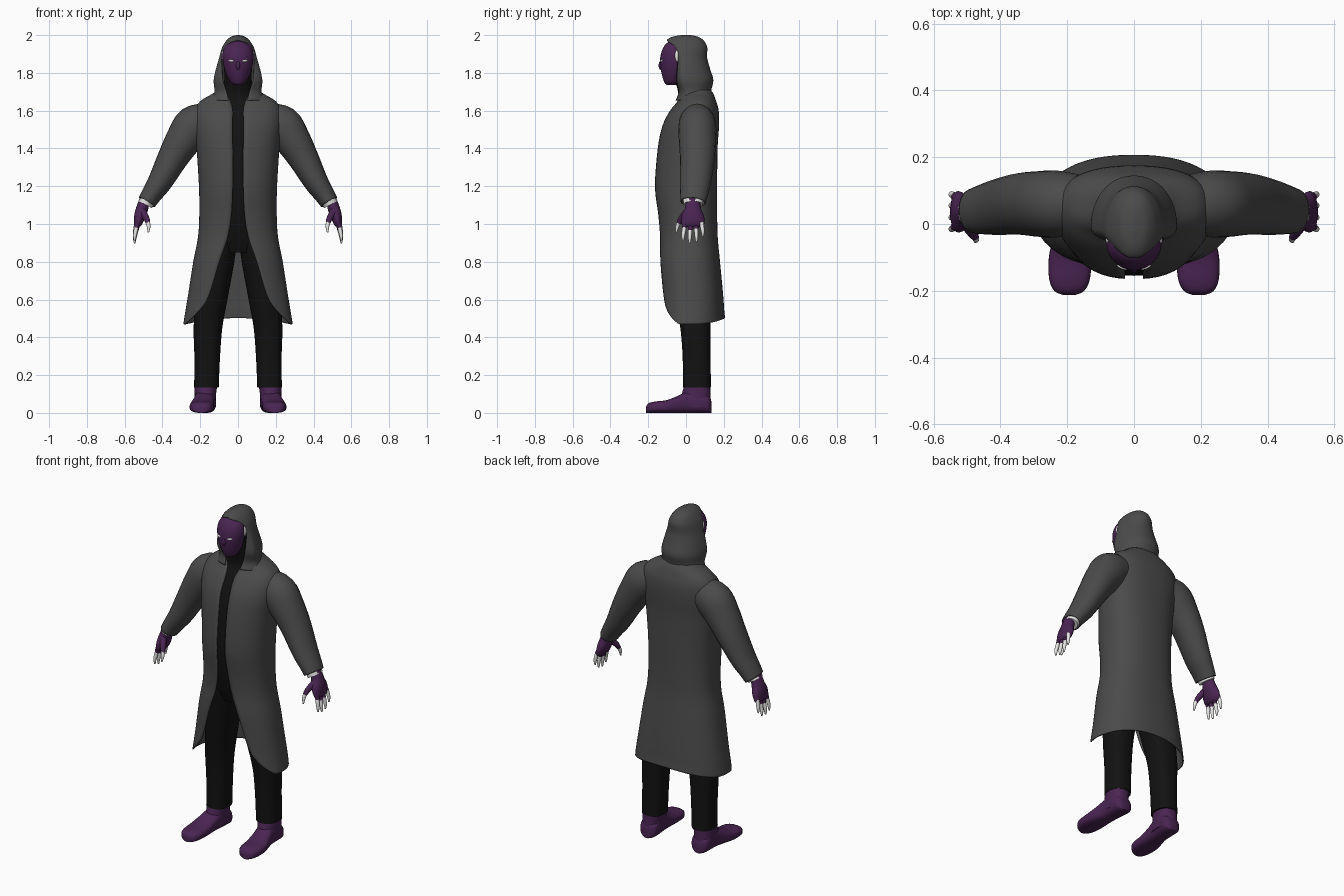
import bpy, bmesh
from math import sin, cos, asin, pi, copysign
from mathutils import Vector

cube = bpy.data.objects.get("Cube")
if cube:
    bpy.data.objects.remove(cube, do_unlink=True)


def material(name, r, g, b):
    m = bpy.data.materials.new(name)
    m.use_nodes = True
    m.diffuse_color = (r, g, b, 1)
    bsdf = m.node_tree.nodes["Principled BSDF"]
    bsdf.inputs["Base Color"].default_value = (r, g, b, 1)
    bsdf.inputs["Roughness"].default_value = 0.8
    return m


GREY = material("coat_grey", 0.07, 0.07, 0.07)
BLACK = material("cloth_black", 0.006, 0.006, 0.006)
PURPLE = material("purple", 0.068, 0.018, 0.085)
WHITE = material("white", 0.8, 0.8, 0.78)


def power(v, p):
    return copysign(abs(v) ** p, v)


def smooth_rows(rows, steps):
    """Catmull-Rom interpolation between rows of numbers."""
    out = []
    for i in range(len(rows) - 1):
        a, b, c, d = rows[max(i - 1, 0)], rows[i], rows[i + 1], rows[min(i + 2, len(rows) - 1)]
        for s in range(steps):
            t = s / steps
            out.append([q + 0.5 * t * (r - p + t * (2 * p - 5 * q + 4 * r - e + t * (3 * (q - r) + e - p)))
                        for p, q, r, e in zip(a, b, c, d)])
    return out + [list(rows[-1])]


def skin(name, rings, mat, caps=(True, True), mirror=False, thick=0):
    """Join rings of points into a surface, welding the seam where it meets."""
    bm = bmesh.new()
    vs = [[bm.verts.new(p) for p in ring] for ring in rings]
    for a, b in zip(vs, vs[1:]):
        for j in range(len(a) - 1):
            bm.faces.new((a[j], a[j + 1], b[j + 1], b[j]))
    bmesh.ops.remove_doubles(bm, verts=bm.verts[:], dist=1e-5)
    for want, ring in zip(caps, (vs[0], vs[-1])):
        if want:
            bm.faces.new([v for v in ring if v.is_valid])
    if any(caps):
        bmesh.ops.recalc_face_normals(bm, faces=bm.faces[:])
    me = bpy.data.meshes.new(name)
    bm.to_mesh(me)
    bm.free()
    return finish(bpy.data.objects.new(name, me), mat, mirror, thick)


def finish(ob, mat, mirror=False, thick=0):
    if not ob.users_collection:
        bpy.context.collection.objects.link(ob)
    ob.data.materials.append(mat)
    if thick:
        mod = ob.modifiers.new("Thickness", 'SOLIDIFY')
        mod.thickness, mod.offset = thick, -1
    if mirror:
        ob.modifiers.new("Mirror", 'MIRROR').use_mirror_merge = False
    bpy.ops.object.select_all(action='DESELECT')
    ob.select_set(True)
    bpy.context.view_layer.objects.active = ob
    bpy.ops.object.shade_smooth_by_angle(angle=0.9)
    return ob


def level_rings(rows, p=0.9, steps=4, seg=48):
    """Rows: z, half width, front y, middle y, back y, front gap, centre x."""
    rings = []
    for z, w, yf, yc, yb, gap, cx in smooth_rows(rows, steps):
        t0 = asin(min(max(gap, 0) / w, 1) ** (1 / p))
        ring = []
        for j in range(seg + 1):
            t = t0 + (2 * pi - 2 * t0) * j / seg
            c = power(cos(t), p)
            y = yc - c * ((yc - yf) if c > 0 else (yb - yc))
            ring.append(Vector((cx + w * power(sin(t), p), y, z)))
        rings.append(ring)
    return rings


def tube(name, rows, mat, caps=(True, True), steps=4, seg=24, thick=0):
    """Mirrored tube. Rows: x, y, z, radius in the front plane, radius along y."""
    rows = smooth_rows(rows, steps)
    pts = [Vector(r[:3]) for r in rows]
    rings = []
    for i, r in enumerate(rows):
        d = (pts[min(i + 1, len(pts) - 1)] - pts[max(i - 1, 0)]).normalized()
        u = Vector((0, 1, 0)).cross(d).normalized()
        v = d.cross(u)
        rings.append([pts[i] + u * r[3] * cos(2 * pi * j / seg) + v * r[4] * sin(2 * pi * j / seg)
                      for j in range(seg + 1)])
    return skin(name, rings, mat, caps, True, thick)


def ball(name, loc, size, mat, rot=(0, 0, 0), mirror=False):
    bm = bmesh.new()
    bmesh.ops.create_uvsphere(bm, u_segments=20, v_segments=12, radius=1)
    me = bpy.data.meshes.new(name)
    ob = bpy.data.objects.new(name, me)
    ob.location, ob.rotation_euler, ob.scale = loc, rot, size
    bmesh.ops.transform(bm, matrix=ob.matrix_basis.copy(), verts=bm.verts[:])
    bm.to_mesh(me)
    bm.free()
    ob.location, ob.rotation_euler, ob.scale = (0, 0, 0), (0, 0, 0), (1, 1, 1)
    return finish(ob, mat, mirror)


# Long open coat, with the hem lifted towards the middle
coat = level_rings([
    (.47, .29, -.13, .01, .207, .28, 0), (.53, .28, -.14, .02, .202, .21, 0),
    (.62, .265, -.14, .02, .197, .155, 0), (.8, .237, -.145, .02, .18, .1, 0),
    (.93, .212, -.14, .02, .168, .055, 0), (1.05, .205, -.148, .02, .165, .035, 0),
    (1.2, .207, -.165, .02, .165, .028, 0), (1.4, .22, -.15, .03, .167, .028, 0),
    (1.52, .235, -.125, .04, .175, .03, 0), (1.6, .23, -.085, .05, .173, .028, 0),
    (1.65, .2, -.045, .055, .16, .04, 0), (1.69, .135, -.03, .05, .145, .06, 0),
    (1.71, .11, -.03, .05, .13, .07, 0)], p=.85, seg=64)
for ring in coat:
    for v in ring:
        if v.z < .6:
            v.z += .25 * (.6 - v.z) * (1 - min(1, abs(v.x) / .28) ** 2)
skin("coat", coat, GREY, (False, False), thick=.006)

# Sleeves
tube("sleeve", [(.15, .06, 1.55, .09, .085), (.23, .06, 1.52, .108, .1), (.288, .06, 1.445, .096, .098),
                (.345, .06, 1.35, .081, .092), (.412, .05, 1.225, .065, .083), (.455, .043, 1.16, .055, .074),
                (.483, .038, 1.115, .049, .067)], GREY, (True, False), thick=.005)

# Hood, open around the face
skin("hood", level_rings([
    (1.655, .145, -.06, .03, .15, .05, 0), (1.7, .125, -.045, .01, .133, .06, 0),
    (1.76, .129, -.06, -.01, .145, .08, 0), (1.82, .117, -.06, -.015, .128, .085, 0),
    (1.88, .1, -.065, -.015, .112, .086, 0), (1.93, .086, -.085, -.015, .113, .07, 0),
    (1.955, .073, -.1, -.01, .105, .05, 0), (1.975, .058, -.1, 0, .09, .001, 0),
    (1.992, .037, -.07, 0, .062, 0, 0), (2.0, .008, -.025, 0, .025, 0, 0)], p=.95),
    GREY, (False, True), thick=.004)

# Body and neck under the coat
skin("torso", level_rings([
    (.85, .12, -.08, .02, .12, 0, 0), (.93, .18, -.11, .02, .14, 0, 0), (1.05, .185, -.138, .02, .145, 0, 0),
    (1.2, .187, -.155, .02, .145, 0, 0), (1.4, .195, -.14, .03, .145, 0, 0),
    (1.52, .2, -.115, .04, .15, 0, 0), (1.6, .18, -.077, .05, .145, 0, 0),
    (1.65, .13, -.045, .05, .13, 0, 0), (1.7, .085, -.042, .03, .1, 0, 0),
    (1.77, .072, -.06, 0, .09, 0, 0), (1.85, .076, -.06, 0, .09, 0, 0)]), BLACK)

# Trouser legs
skin("trouser_leg", level_rings([
    (.135, .065, -.015, .06, .132, 0, .167), (.3, .068, -.018, .06, .13, 0, .163),
    (.45, .076, -.03, .06, .13, 0, .159), (.6, .084, -.055, .05, .13, 0, .14),
    (.78, .09, -.085, .03, .135, 0, .113), (.92, .09, -.105, .02, .135, 0, .092)], p=.85),
    BLACK, mirror=True)

# Shoes: a flat-soled foot with an ankle collar
foot = []
for y, cx, w, h in smooth_rows([(-.212, .194, .02, .03), (-.2, .194, .045, .05), (-.165, .193, .061, .06),
                                (-.1, .191, .064, .068), (-.04, .184, .058, .092), (.01, .177, .054, .115),
                                (.08, .173, .056, .11), (.12, .172, .05, .09), (.135, .172, .025, .06)], 4):
    foot.append([(cx + w * power(sin(2 * pi * j / 32), .75), y, h / 2 + h / 2 * power(cos(2 * pi * j / 32), .7))
                 for j in range(33)])
skin("shoe", foot, PURPLE, mirror=True)
skin("shoe_collar", level_rings([(.03, .056, -.04, .06, .134, 0, .173), (.09, .056, -.025, .06, .13, 0, .173),
                                 (.142, .06, -.01, .06, .128, 0, .17)]), PURPLE, mirror=True)

# Face mask, nose, eyes and the pale sides of the head
skin("mask", level_rings([
    (1.735, .015, -.1, -.075, -.05, 0, 0), (1.75, .04, -.115, -.07, -.04, 0, 0),
    (1.8, .066, -.13, -.06, -.03, 0, 0), (1.86, .08, -.138, -.06, -.02, 0, 0),
    (1.91, .08, -.13, -.06, -.02, 0, 0), (1.95, .062, -.11, -.05, -.01, 0, 0),
    (1.97, .025, -.08, -.045, 0, 0, 0)], p=1), PURPLE)
ball("nose", (0, -.133, 1.84), (.011, .012, .024), PURPLE)
ball("eye", (.036, -.13, 1.864), (.016, .005, .006), WHITE, (0, -.12, .4), True)
ball("head_side", (.074, -.047, 1.89), (.012, .014, .032), WHITE, mirror=True)

# Cuffs, hands and fingers with pale tips
tube("cuff", [(.468, .038, 1.145, .042, .056), (.491, .038, 1.103, .04, .05)], WHITE)
tube("hand", [(.493, .037, 1.13, .028, .036), (.508, .037, 1.08, .032, .043), (.52, .036, 1.04, .03, .06),
              (.53, .037, 1.0, .021, .06), (.533, .037, .985, .01, .045)], PURPLE)
for name, y, tip in (("index", -.008, .91), ("middle", .022, .897), ("ring", .053, .903), ("little", .082, .932)):
    out = y + (y - .037) * .15
    mid = tip + .07
    tube(name + "_finger", [(.527, y, 1.02, .014, .014), (.538, y, mid, .012, .012)], PURPLE, seg=12)
    tube(name + "_fingertip", [(.537, y, mid + .005, .0115, .0115), (.546, out, tip + .03, .0095, .0095),
                               (.547, out, tip, .004, .004)], WHITE, seg=12)
tube("thumb", [(.508, .01, 1.07, .02, .02), (.485, -.025, 1.03, .016, .016),
               (.476, -.038, 1.005, .012, .012)], PURPLE, seg=12)
tube("thumb_tip", [(.477, -.037, 1.01, .0115, .0115), (.473, -.046, .985, .0095, .0095),
                   (.475, -.053, .955, .004, .004)], WHITE, seg=12)
